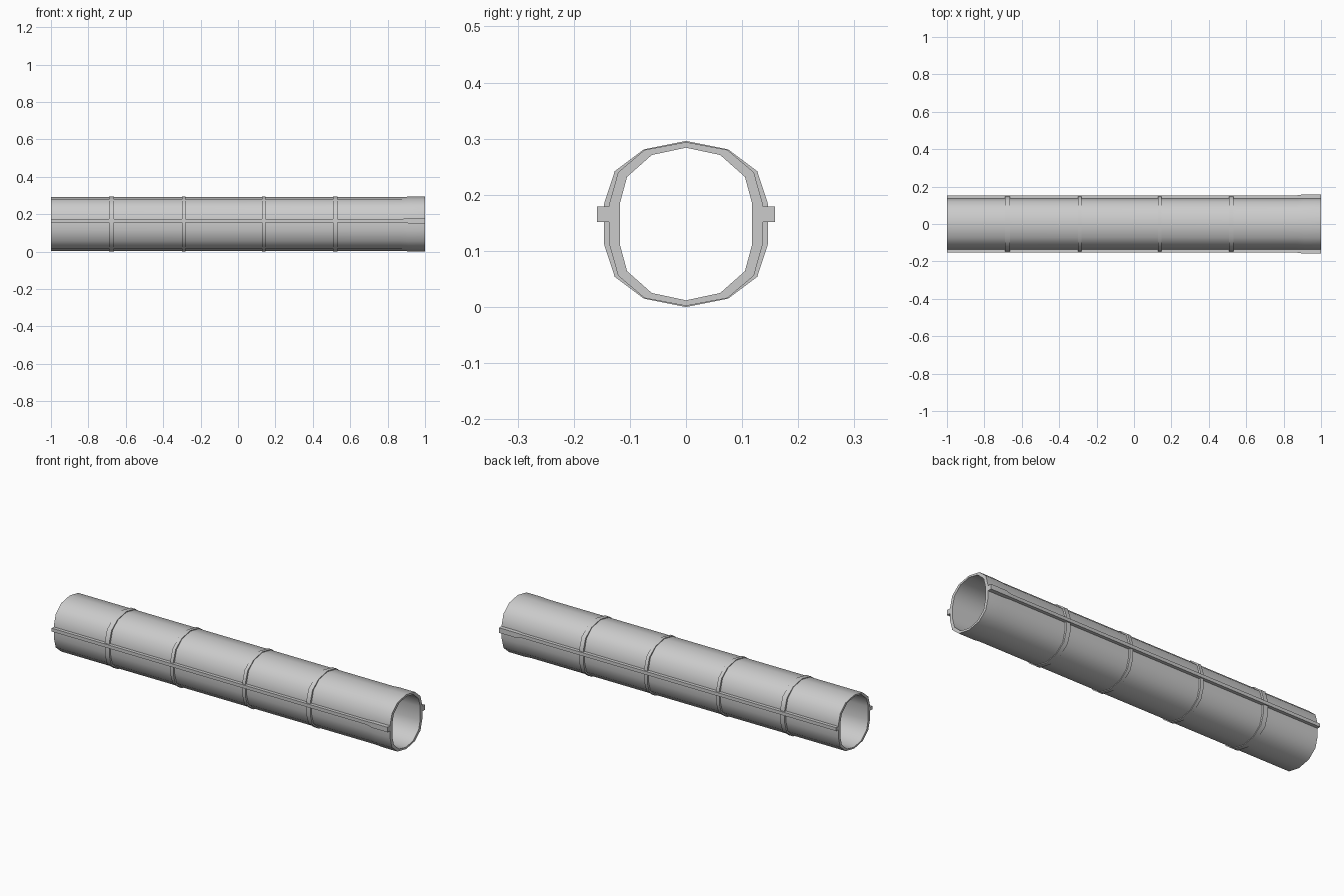
import bpy, bmesh

if "Cube" in bpy.data.objects:
    bpy.data.objects.remove(bpy.data.objects["Cube"])

CZ = 0.148  # height of the tube axis

# Half profiles (y, height above axis), from top to the straight side wall
TUBE_OUT = [(0, .144), (.072, .130), (.119, .090), (.135, .033)]
TUBE_IN = [(0, .136), (.061, .123), (.105, .084), (.118, .036)]
RING_OUT = [(0, .148), (.075, .133), (.127, .094), (.146, .036)]


def loop(quarter, grow=0.0):
    """Mirror a quarter profile into a closed 14-sided loop."""
    q = [(y + (grow if y else 0), z + grow) for y, z in quarter]
    right = q + [(y, -z) for y, z in reversed(q)]
    return right + [(-y, z) for y, z in reversed(right[1:-1])]


def finish(bm, name):
    bmesh.ops.recalc_face_normals(bm, faces=bm.faces)
    mesh = bpy.data.meshes.new(name)
    bm.to_mesh(mesh)
    bm.free()
    obj = bpy.data.objects.new(name, mesh)
    bpy.context.collection.objects.link(obj)
    bpy.ops.object.select_all(action='DESELECT')
    obj.select_set(True)
    bpy.context.view_layer.objects.active = obj
    bpy.ops.object.shade_smooth_by_angle(angle=0.75)
    return obj


def loft(name, sections, cyclic=False):
    """Skin a list of (x, loop) sections, capped or joined end to end."""
    bm = bmesh.new()
    rows = [[bm.verts.new((x, y, z + CZ)) for y, z in pts] for x, pts in sections]
    pairs = list(zip(rows, rows[1:]))
    if cyclic:
        pairs.append((rows[-1], rows[0]))
    for a, b in pairs:
        for i in range(len(a)):
            j = (i + 1) % len(a)
            bm.faces.new((a[i], a[j], b[j], b[i]))
    if not cyclic:
        bm.faces.new(rows[0])
        bm.faces.new(rows[-1])
    return finish(bm, name)


# Hollow tube, slightly thicker at the +x end
loft("tube", [(-1, loop(TUBE_OUT)), (.87, loop(TUBE_OUT)),
              (.91, loop(TUBE_OUT, .002)), (1, loop(TUBE_OUT, .002)),
              (1, loop(TUBE_IN)), (-1, loop(TUBE_IN))], cyclic=True)

# Four reinforcing bands
for n, (x, w) in enumerate([(-.676, .026), (-.291, .018), (.137, .018), (.52, .024)]):
    a, b = x - w / 2, x + w / 2
    inner = loop(TUBE_OUT, -.003)
    loft(f"band_{n + 1}", [(a, loop(RING_OUT)), (b, loop(RING_OUT)),
                           (b, inner), (a, inner)], cyclic=True)


# Side seam flanges with a larger end section
def flange_section(side, y, half):
    mid = .0175
    return [(side * .125, mid - half), (side * y, mid - half),
            (side * y, mid + half), (side * .125, mid + half)]


for side, label in ((1, "back"), (-1, "front")):
    small = flange_section(side, .153, .009)
    big = flange_section(side, .159, .0135)
    loft(f"seam_flange_{label}", [(-1, small), (.87, small), (.91, big), (1, big)])
